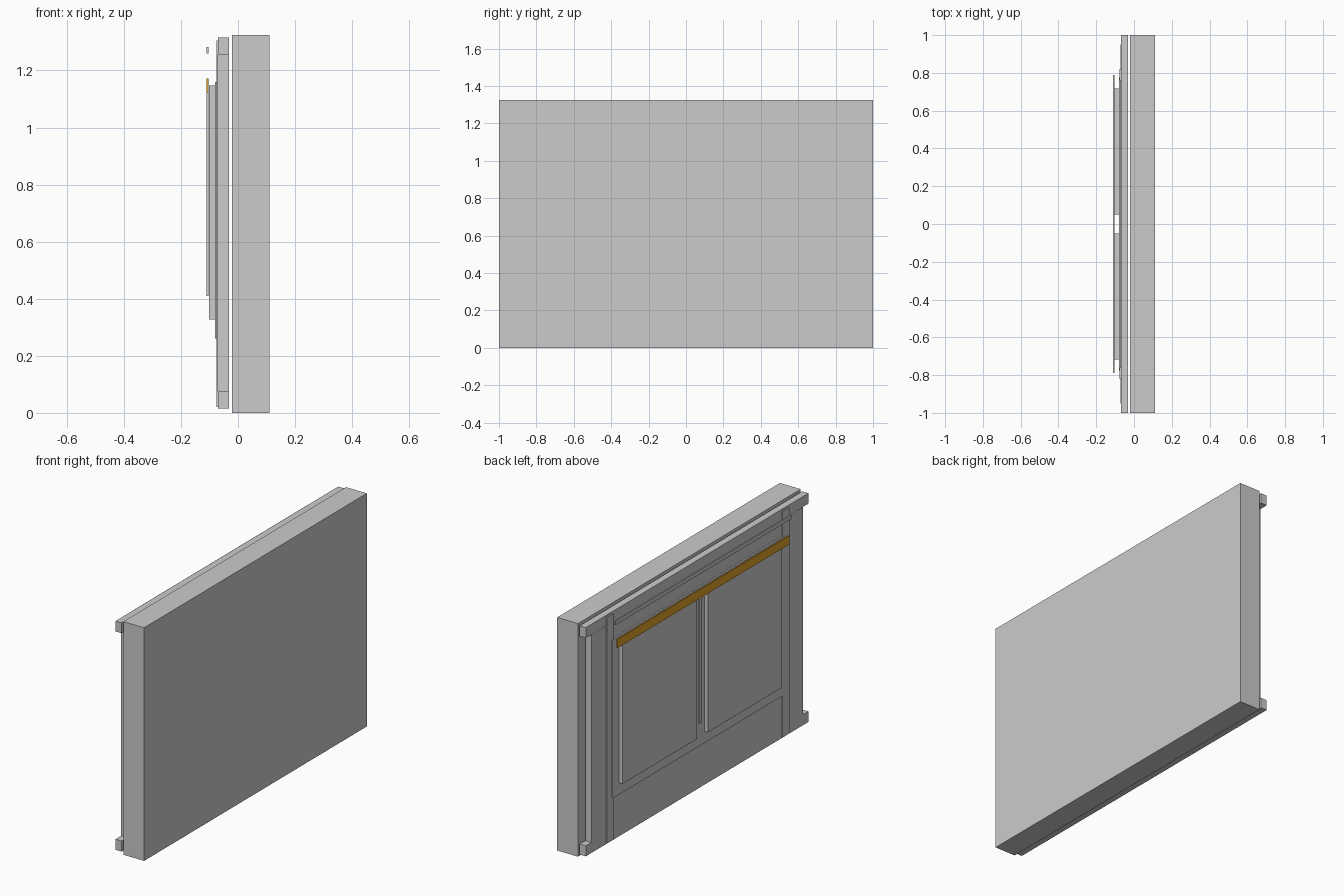
import bpy, bmesh

if "Cube" in bpy.data.objects:
    bpy.data.objects.remove(bpy.data.objects["Cube"])


def box(name, x, y, z, mat=None):
    """Box spanning the given (min, max) ranges."""
    bm = bmesh.new()
    bmesh.ops.create_cube(bm, size=1)
    for v in bm.verts:
        for i, (lo, hi) in enumerate((x, y, z)):
            v.co[i] = lo if v.co[i] < 0 else hi
    me = bpy.data.meshes.new(name)
    bm.to_mesh(me)
    bm.free()
    ob = bpy.data.objects.new(name, me)
    bpy.context.collection.objects.link(ob)
    if mat:
        me.materials.append(mat)
    return ob


gold = bpy.data.materials.new("gold")
gold.diffuse_color = (0.72, 0.36, 0.02, 1)
gold.use_nodes = True
gold.node_tree.nodes["Principled BSDF"].inputs["Base Color"].default_value = gold.diffuse_color

# Main slab
box("main_slab", (-0.021, 0.11), (-1, 1), (0, 1.325))

# Backing board held between two long rails
box("backing_board", (-0.071, -0.032), (-0.95, 0.95), (0.075, 1.256))
for name, z in (("bottom_rail", (0.015, 0.075)), ("top_rail", (1.256, 1.315))):
    box(name, (-0.07, -0.031), (-1, 1), z)

# Raised centre plate
box("centre_plate", (-0.08, -0.071), (-0.775, 0.775), (0.26, 1.16))

# Mirrored straps and raised panels
for side, s in (("left", 1), ("right", -1)):
    box(side + "_strap", (-0.076, -0.07), sorted((0.76 * s, 0.82 * s)), (0.02, 1.305))
    box(side + "_panel", (-0.102, -0.08), sorted((0.05 * s, 0.717 * s)), (0.327, 1.147))

# Hanging strip, gold bar and thin upper bar
box("hanging_strip", (-0.11, -0.103), (0.013, 0.035), (0.41, 1.122))
box("gold_bar", (-0.11, -0.103), (-0.772, 0.772), (1.122, 1.172), gold)
box("upper_bar", (-0.11, -0.103), (-0.79, 0.79), (1.26, 1.283))
